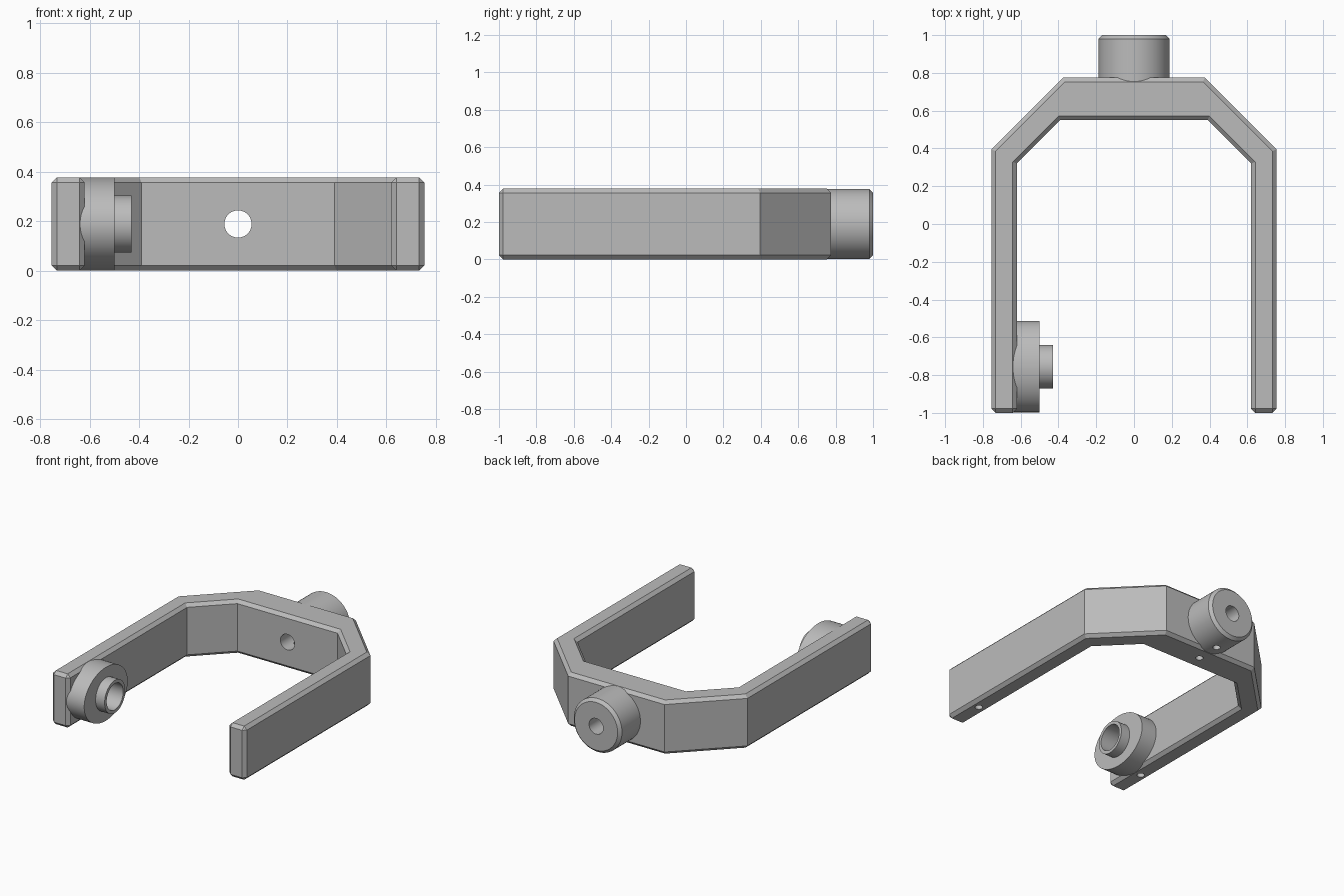
import bpy, bmesh
from math import radians
from mathutils import Matrix, Vector

if "Cube" in bpy.data.objects:
    bpy.data.objects.remove(bpy.data.objects["Cube"], do_unlink=True)

H = 0.378           # bar height
MID = H / 2         # height of every bore axis
CHAMFER = 0.022
PIVOT_Y = -0.755
BORE = 0.055
PIN = 0.025

grey = bpy.data.materials.new("machined_grey")
grey.use_nodes = True
colour = (0.5, 0.5, 0.5, 1)
grey.diffuse_color = colour
grey.node_tree.nodes["Principled BSDF"].inputs["Base Color"].default_value = colour


def add_object(name, bm):
    bmesh.ops.recalc_face_normals(bm, faces=bm.faces)
    mesh = bpy.data.meshes.new(name)
    bm.to_mesh(mesh)
    bm.free()
    mesh.materials.append(grey)
    obj = bpy.data.objects.new(name, mesh)
    bpy.context.scene.collection.objects.link(obj)
    return obj


def cylinder(name, axis, start, end, radius, chamfer=0, squash=1):
    """Cylinder between two points; squash scales its height when it lies flat."""
    start, end = Vector(start), Vector(end)
    turn = {"X": Matrix.Rotation(radians(90), 4, "Y"),
            "Y": Matrix.Rotation(radians(-90), 4, "X"),
            "Z": Matrix.Identity(4)}[axis]
    bm = bmesh.new()
    bmesh.ops.create_cone(bm, cap_ends=True, segments=64, radius1=radius,
                          radius2=radius, depth=(end - start).length)
    if chamfer:
        rim = [e for e in bm.edges if all(v.co.z > 0 for v in e.verts)]
        bmesh.ops.bevel(bm, geom=rim, offset=chamfer, segments=1, affect="EDGES")
    bm.transform(Matrix.Translation((start + end) / 2) @ turn
                 @ Matrix.Diagonal((squash, 1, 1, 1)))
    return add_object(name, bm)


def make_fork():
    """U-shaped bar with mitred corners, chamfered except at the bends."""
    half = [(0.62, -1), (0.755, -1), (0.755, 0.395), (0.375, 0.775)]
    inner = [(0.39, 0.55), (0.62, 0.32)]
    outer_loop = half + [(-x, y) for x, y in reversed(half)]
    inner_loop = [(-x, y) for x, y in reversed(inner)] + inner
    bm = bmesh.new()
    face = bm.faces.new([bm.verts.new((x, y, 0)) for x, y in outer_loop + inner_loop])
    top = bmesh.ops.extrude_face_region(bm, geom=[face])["geom"]
    bmesh.ops.translate(bm, vec=(0, 0, H),
                        verts=[v for v in top if isinstance(v, bmesh.types.BMVert)])
    bmesh.ops.recalc_face_normals(bm, faces=bm.faces)
    edges = []
    for e in bm.edges:
        a, b = e.verts
        upright = abs(a.co.z - b.co.z) > 0.1
        if not upright or a.co.y < -0.9:
            edges.append(e)
    bmesh.ops.bevel(bm, geom=edges, offset=CHAMFER, segments=1, affect="EDGES")
    return add_object("fork_bar", bm)


# Solid parts
fork = make_fork()
boss = cylinder("rear_boss", "Y", (0, 0.7, MID), (0, 1, MID), 0.188, chamfer=0.02)
flange = cylinder("pivot_flange", "X", (-0.645, PIVOT_Y, MID), (-0.5, PIVOT_Y, MID),
                  0.242, squash=0.188 / 0.242)
sleeve = cylinder("pivot_sleeve", "X", (-0.51, PIVOT_Y, MID), (-0.43, PIVOT_Y, MID), 0.115)

# Cutters for the bores, flange screws and set screws
arm_bore = cylinder("cut_arm_bore", "X", (-1, PIVOT_Y, MID), (1, PIVOT_Y, MID), BORE)
rear_bore = cylinder("cut_rear_bore", "Y", (0, 0.3, MID), (0, 1.2, MID), BORE)
socket = cylinder("cut_socket", "X", (-0.7, PIVOT_Y, MID), (-0.3, PIVOT_Y, MID), 0.092)
screws = [cylinder("cut_screw", "X", (-1, PIVOT_Y + s, MID), (-0.3, PIVOT_Y + s, MID), PIN)
          for s in (-0.18, 0.18)]
set_screws = [cylinder("cut_set_screw", "Z", (x, y, -0.1), (x, y, MID), PIN)
              for x, y in ((-0.69, PIVOT_Y), (0.69, PIVOT_Y), (0, 0.665), (0, 0.84))]

cuts = {fork: [arm_bore, rear_bore] + screws + set_screws[:3],
        boss: [rear_bore, set_screws[3]],
        flange: [socket] + screws,
        sleeve: [socket]}

for part, cutters in cuts.items():
    bpy.ops.object.select_all(action="DESELECT")
    bpy.context.view_layer.objects.active = part
    part.select_set(True)
    for cutter in cutters:
        mod = part.modifiers.new("cut", "BOOLEAN")
        mod.operation = "DIFFERENCE"
        mod.solver = "EXACT"
        mod.object = cutter
        bpy.ops.object.modifier_apply(modifier=mod.name)
    bpy.ops.object.shade_smooth_by_angle(angle=radians(30))

for cutter in [arm_bore, rear_bore, socket] + screws + set_screws:
    bpy.data.objects.remove(cutter, do_unlink=True)
